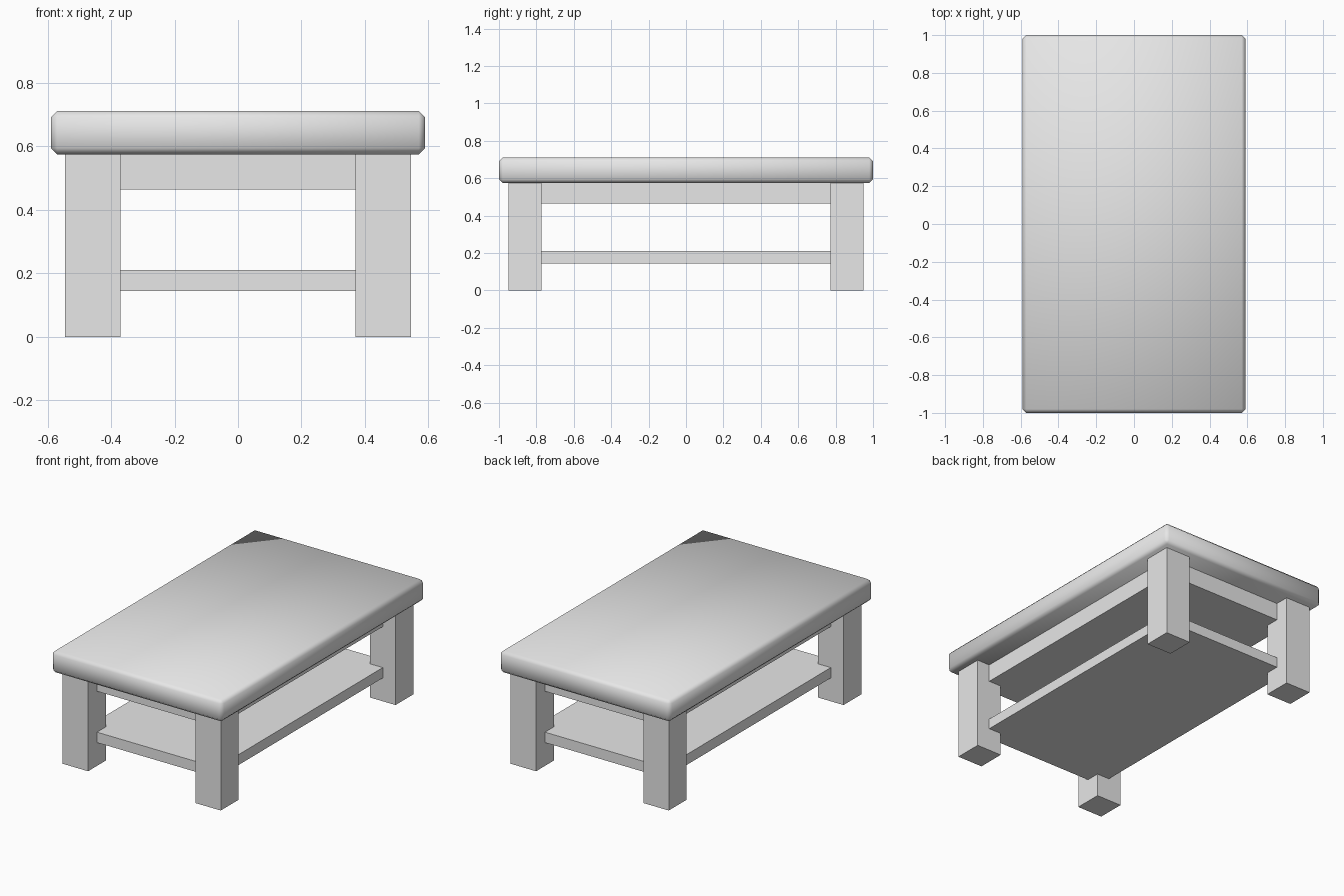
import bpy
import bmesh

cube = bpy.data.objects.get("Cube")
if cube:
    bpy.data.objects.remove(cube, do_unlink=True)

# Single grey finish
GREY = (0.8, 0.8, 0.8, 1.0)
grey = bpy.data.materials.new("light_grey")
grey.use_nodes = True
grey.diffuse_color = GREY
grey.node_tree.nodes["Principled BSDF"].inputs["Base Color"].default_value = GREY


def box(name, low, high, chamfer=0.0):
    """Box between two corners, optionally chamfered and smoothly shaded."""
    bm = bmesh.new()
    bmesh.ops.create_cube(bm, size=1.0)
    for v in bm.verts:
        v.co = [(a + b) / 2 + c * (b - a) for a, b, c in zip(low, high, v.co)]
    if chamfer:
        bmesh.ops.bevel(bm, geom=bm.edges[:], offset=chamfer, segments=1,
                        affect='EDGES', profile=0.5)
        for f in bm.faces:
            f.smooth = True
    mesh = bpy.data.meshes.new(name)
    bm.to_mesh(mesh)
    bm.free()
    mesh.materials.append(grey)
    obj = bpy.data.objects.new(name, mesh)
    bpy.context.collection.objects.link(obj)
    return obj


LEG_TOP = 0.575

# Thick chamfered top
box("table_top", (-0.59, -1.0, LEG_TOP), (0.59, 1.0, 0.712), chamfer=0.02)

# Apron slab under the top and low shelf, both ending midway into the legs
box("apron", (-0.457, -0.86, 0.465), (0.457, 0.86, LEG_TOP))
box("shelf", (-0.457, -0.86, 0.145), (0.457, 0.86, 0.21))

# Four square legs
for side, sx in (("left", 1), ("right", -1)):
    for end, sy in (("front", -1), ("back", 1)):
        xs = sorted((sx * 0.37, sx * 0.545))
        ys = sorted((sy * 0.773, sy * 0.948))
        box(f"{end}_{side}_leg", (xs[0], ys[0], 0.0), (xs[1], ys[1], LEG_TOP))
